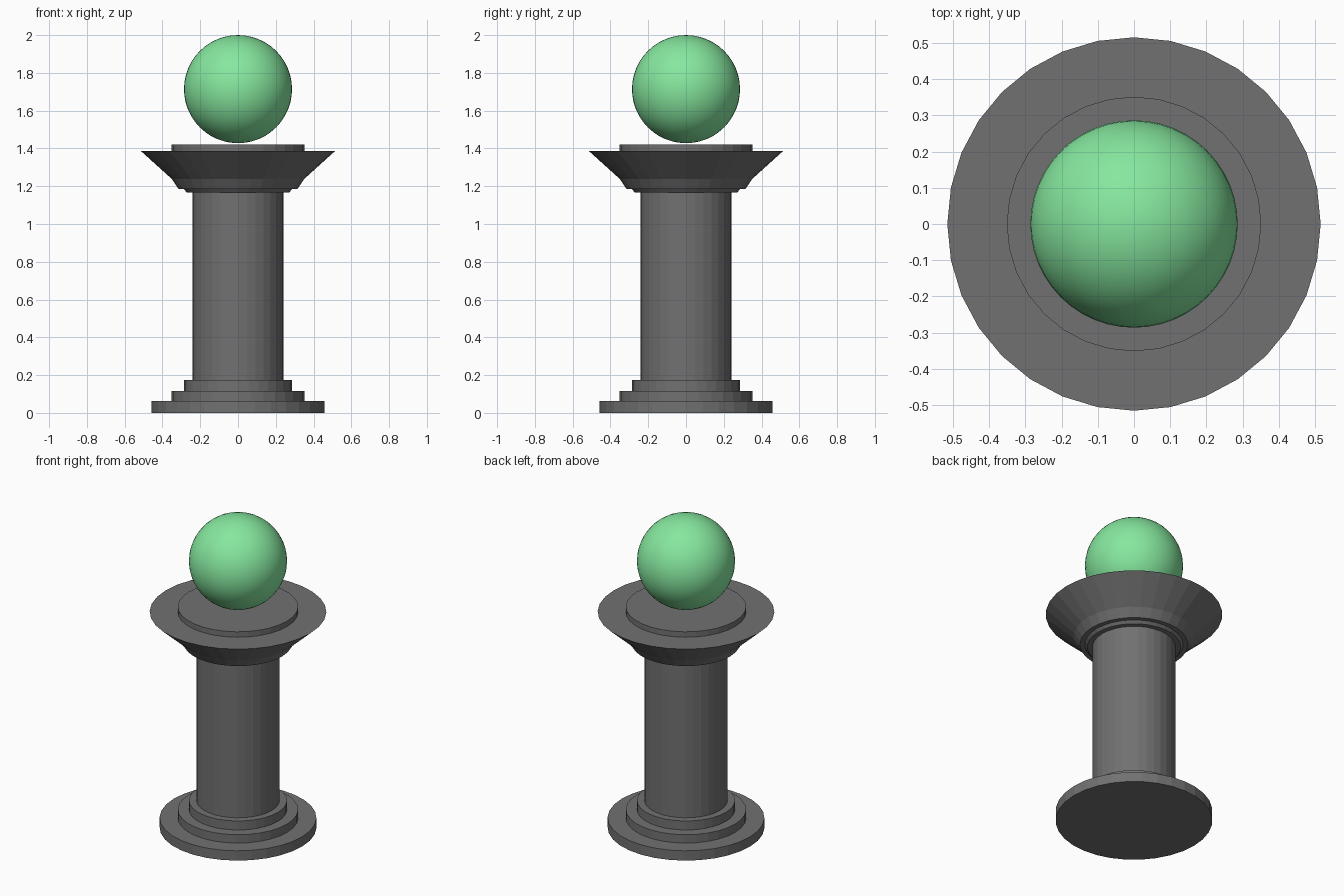
import bpy, bmesh

if "Cube" in bpy.data.objects:
    bpy.data.objects.remove(bpy.data.objects["Cube"])

SIDES = 32

def material(name, colour):
    m = bpy.data.materials.new(name)
    m.diffuse_color = colour
    m.use_nodes = True
    m.node_tree.nodes["Principled BSDF"].inputs["Base Color"].default_value = m.diffuse_color
    return m

stone = material("dark_stone", (0.165, 0.165, 0.165, 1))
green = material("green", (0.238, 0.8, 0.345, 1))

def tier(name, z0, z1, r0, r1=None):
    """Capped 32-sided drum or flaring frustum between two heights."""
    bm = bmesh.new()
    bmesh.ops.create_cone(bm, cap_ends=True, segments=SIDES, radius1=r0,
                          radius2=r1 or r0, depth=z1 - z0)
    bmesh.ops.translate(bm, verts=bm.verts, vec=(0, 0, (z0 + z1) / 2))
    mesh = bpy.data.meshes.new(name)
    bm.to_mesh(mesh)
    bm.free()
    mesh.materials.append(stone)
    obj = bpy.data.objects.new(name, mesh)
    bpy.context.collection.objects.link(obj)
    return obj

# Stepped base
tier("base_lower_step", 0, 0.063, 0.457)
tier("base_middle_step", 0.063, 0.117, 0.351)
tier("base_upper_step", 0.117, 0.175, 0.286)

# Column shaft
tier("column_shaft", 0.175, 1.168, 0.242)

# Flaring capital and top plate
tier("capital_neck", 1.168, 1.185, 0.272, 0.287)
tier("capital_collar", 1.185, 1.238, 0.315, 0.35)
tier("capital_flare", 1.238, 1.387, 0.35, 0.515)
tier("top_plate", 1.387, 1.422, 0.351)

# Smooth ball hovering just above the plate
bpy.ops.mesh.primitive_uv_sphere_add(segments=48, ring_count=24, radius=0.286,
                                     location=(0, 0, 1.714))
ball = bpy.context.object
ball.name = "ball"
ball.data.materials.append(green)
bpy.ops.object.shade_smooth()
